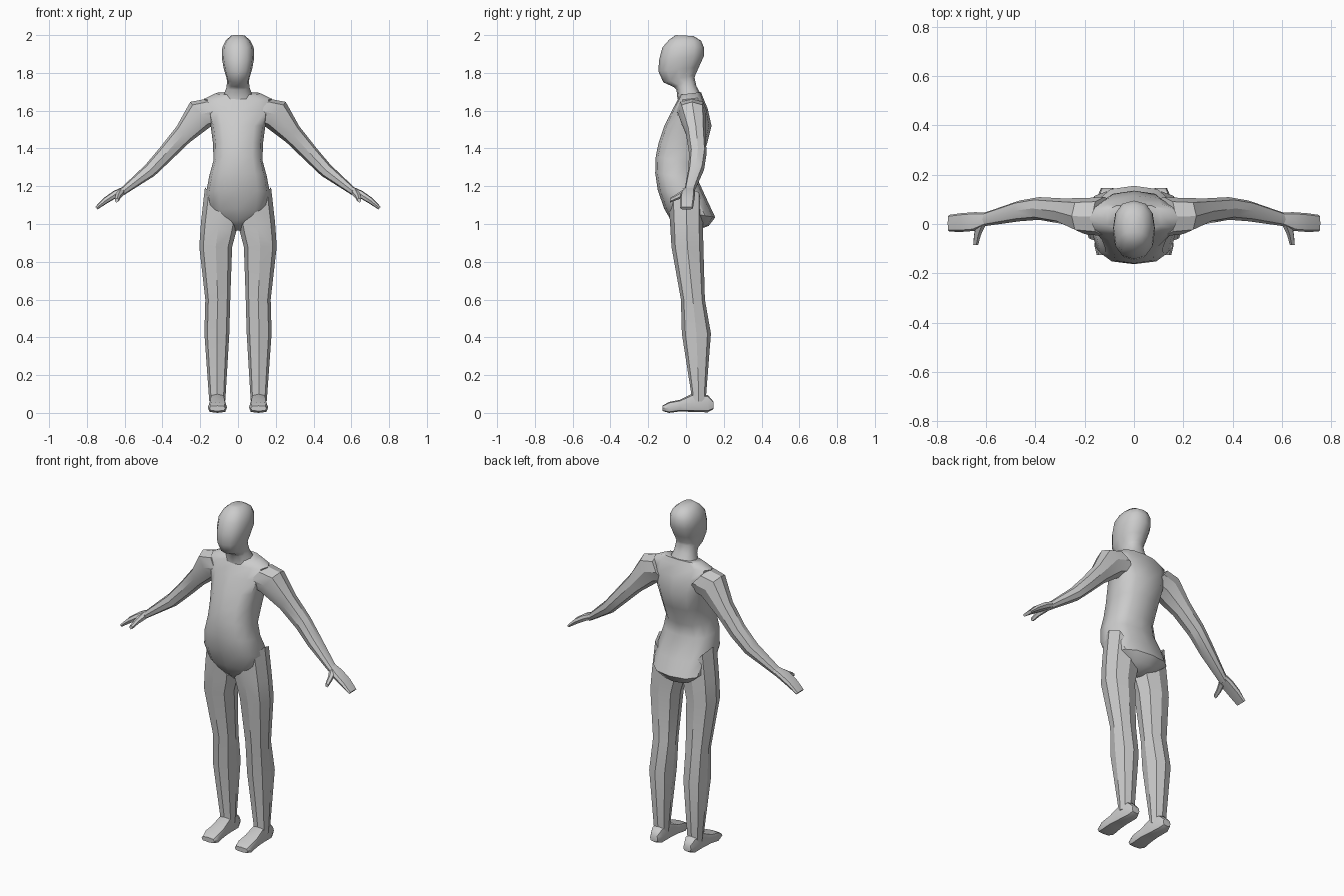
import bpy, bmesh, math
from mathutils import Vector


def squircle(n, e):
    pts = []
    for i in range(n):
        a = 2 * math.pi * i / n
        c, s = math.cos(a), math.sin(a)
        pts.append((math.copysign(abs(c) ** e, c) if abs(c) > 1e-6 else 0,
                    math.copysign(abs(s) ** e, s) if abs(s) > 1e-6 else 0))
    return pts


def loft(name, rings, n=8, e=0.8, mirror=False, angle=32):
    """Skin rings of (centre, half-axis u, half-axis v) into a capped solid."""
    bm = bmesh.new()
    loops = []
    for c, u, v in rings:
        c, u, v = Vector(c), Vector(u), Vector(v)
        loops.append([bm.verts.new(c + u * a + v * b) for a, b in squircle(n, e)])
    for lo, hi in zip(loops, loops[1:]):
        for i in range(n):
            j = (i + 1) % n
            bm.faces.new((lo[i], lo[j], hi[j], hi[i]))
    bm.faces.new(loops[0])
    bm.faces.new(loops[-1])
    bmesh.ops.recalc_face_normals(bm, faces=bm.faces)
    me = bpy.data.meshes.new(name)
    bm.to_mesh(me)
    bm.free()
    ob = bpy.data.objects.new(name, me)
    bpy.context.collection.objects.link(ob)
    if mirror:
        ob.modifiers.new("mirror", 'MIRROR').use_mirror_merge = False
    bpy.ops.object.select_all(action='DESELECT')
    bpy.context.view_layer.objects.active = ob
    ob.select_set(True)
    bpy.ops.object.shade_smooth_by_angle(angle=math.radians(angle))
    return ob


def flat(rx, yf, yb, zf, zb, cx=0, tilt=0):
    """Near-horizontal ring from front/back y and z."""
    return ((cx, (yf + yb) / 2, (zf + zb) / 2), (rx, 0, tilt),
            (0, (yb - yf) / 2, (zb - zf) / 2))


# Torso, from crotch up to shoulders
loft("torso", [flat(*r) for r in (
    (.03, -.02, .05, .965, .965),
    (.10, -.08, .12, 1.02, .99),
    (.16, -.115, .155, 1.08, 1.035),
    (.172, -.15, .115, 1.18, 1.12),
    (.152, -.163, .06, 1.27, 1.24),
    (.130, -.16, .065, 1.36, 1.31),
    (.132, -.145, .11, 1.43, 1.42),
    (.145, -.115, .135, 1.52, 1.52),
    (.170, -.075, .115, 1.60, 1.61),
    (.180, -.045, .09, 1.655, 1.67),
    (.120, -.03, .08, 1.685, 1.698))], n=12, e=0.75, angle=45)

# Neck and head
loft("head", [flat(*r) for r in (
    (.080, -.045, .08, 1.66, 1.685),
    (.062, -.05, .055, 1.71, 1.73),
    (.058, -.065, .045, 1.725, 1.775),
    (.060, -.12, .05, 1.75, 1.79),
    (.075, -.147, .068, 1.81, 1.83),
    (.086, -.142, .095, 1.87, 1.89),
    (.083, -.125, .095, 1.935, 1.935),
    (.065, -.09, .08, 1.975, 1.97),
    (.035, -.055, .04, 2.0, 1.995))], n=12, e=0.85, angle=50)

# Legs, top ring slanted along the hip crease
loft("leg", [flat(rx, yf, yb, z, z, cx, t) for z, cx, rx, yf, yb, t in (
    (1.085, .090, .085, -.09, .09, .11),
    (.98, .104, .092, -.083, .09, .03),
    (.88, .118, .087, -.077, .092, 0),
    (.60, .107, .066, -.027, .10, 0),
    (.42, .112, .066, -.022, .132, 0),
    (.10, .110, .045, .028, .107, 0),
    (.06, .110, .042, .025, .107, 0))], mirror=True)

# Feet, heel to toe
loft("foot", [((.109, y, (lo + hi) / 2), (rx, 0, 0), (0, 0, (hi - lo) / 2))
              for y, rx, lo, hi in (
    (.145, .025, .02, .06),
    (.115, .038, .003, .095),
    (.03, .041, .005, .10),
    (-.03, .047, .008, .07),
    (-.09, .051, 0, .058),
    (-.125, .042, .01, .038))], e=0.6, mirror=True, angle=45)

# Arms and flat hands, rings square to the arm direction
ARM = Vector((.62, 0, .78))


def arm_rings(rows):
    return [((x, y, z), ARM * t, (0, d, 0)) for x, y, z, t, d in rows]


loft("arm", arm_rings((
    (.12, .03, 1.60, .080, .08),
    (.20, .032, 1.58, .085, .073),
    (.29, .052, 1.475, .055, .052),
    (.385, .063, 1.37, .045, .046),
    (.465, .053, 1.285, .038, .042),
    (.60, .020, 1.18, .021, .028),
    (.62, .015, 1.165, .019, .028))), mirror=True)

loft("hand", arm_rings((
    (.60, .020, 1.182, .018, .026),
    (.645, .010, 1.160, .020, .038),
    (.70, .006, 1.125, .017, .038),
    (.75, .003, 1.084, .009, .034))), e=0.6, mirror=True)

# Thumbs
loft("thumb", [((x, y, z), (r, 0, -r * .5), (r * .4, 0, r)) for x, y, z, r in (
    (.620, .0, 1.168, .020),
    (.635, -.045, 1.145, .014),
    (.642, -.085, 1.125, .010))], n=6, e=0.8, mirror=True)
